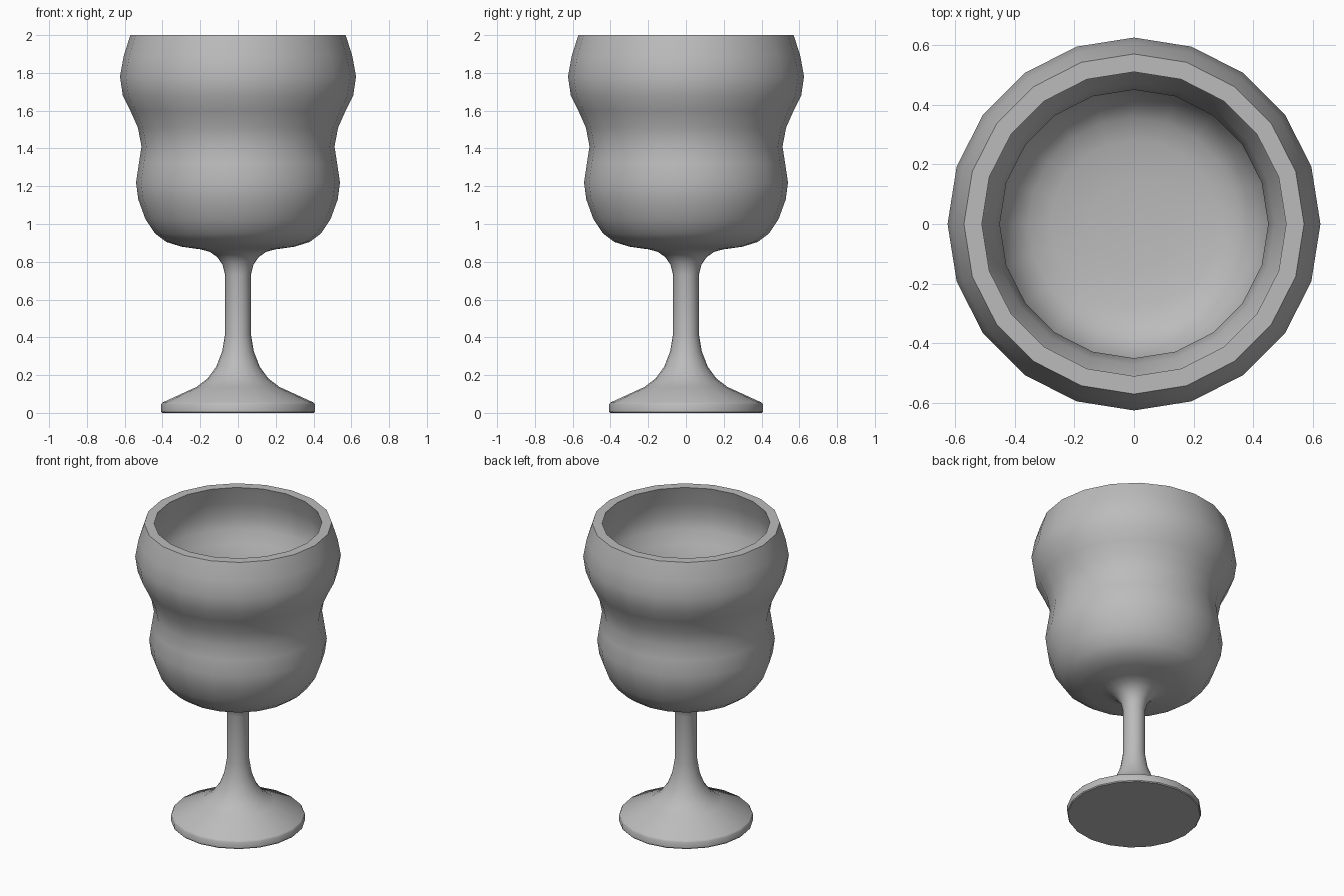
import bpy
import bmesh
import math

cube = bpy.data.objects.get("Cube")
if cube:
    bpy.data.objects.remove(cube, do_unlink=True)

SIDES = 20

mat = bpy.data.materials.new("plain grey")
mat.use_nodes = True
grey = (0.5, 0.5, 0.5, 1)
mat.diffuse_color = grey
mat.node_tree.nodes["Principled BSDF"].inputs["Base Color"].default_value = grey

# Profiles as (radius, height)
foot = [(0, 0), (0.402, 0), (0.407, 0.006), (0.407, 0.045), (0.4, 0.055),
        (0.22, 0.137), (0.16, 0.183), (0.115, 0.245), (0.084, 0.325)]
stem = [(0.068, 0.42), (0.068, 0.73), (0.082, 0.785), (0.11, 0.825), (0.15, 0.853)]
bowl_outside = [(0.2, 0.866), (0.3, 0.88), (0.38, 0.905), (0.44, 0.95), (0.49, 1.025),
                (0.528, 1.13), (0.54, 1.22), (0.525, 1.32), (0.511, 1.41),
                (0.53, 1.51), (0.57, 1.6), (0.61, 1.68), (0.625, 1.78),
                (0.605, 1.89), (0.57, 2)]
bowl_inside = [(0.51, 2), (0.546, 1.88), (0.565, 1.78), (0.551, 1.7), (0.515, 1.62),
               (0.472, 1.52), (0.45, 1.41), (0.465, 1.32), (0.48, 1.22),
               (0.469, 1.14), (0.437, 1.05), (0.4, 0.995), (0.355, 0.96),
               (0.28, 0.937), (0.15, 0.925), (0, 0.92)]

# Goblet turned as one continuous surface
bm = bmesh.new()
verts = [bm.verts.new((r, 0, z)) for r, z in foot + stem + bowl_outside + bowl_inside]
edges = [bm.edges.new(pair) for pair in zip(verts, verts[1:])]
bmesh.ops.spin(bm, geom=verts + edges, cent=(0, 0, 0), axis=(0, 0, 1),
               angle=math.tau, steps=SIDES, use_merge=True)
bmesh.ops.remove_doubles(bm, verts=bm.verts, dist=0.0005)
bmesh.ops.recalc_face_normals(bm, faces=bm.faces)
mesh = bpy.data.meshes.new("goblet")
bm.to_mesh(mesh)
bm.free()
mesh.materials.append(mat)
goblet = bpy.data.objects.new("goblet", mesh)
bpy.context.collection.objects.link(goblet)

# Smooth surface with a crisp rim and foot edge
bpy.ops.object.select_all(action="DESELECT")
goblet.select_set(True)
bpy.context.view_layer.objects.active = goblet
bpy.ops.object.shade_smooth_by_angle(angle=math.radians(35))
